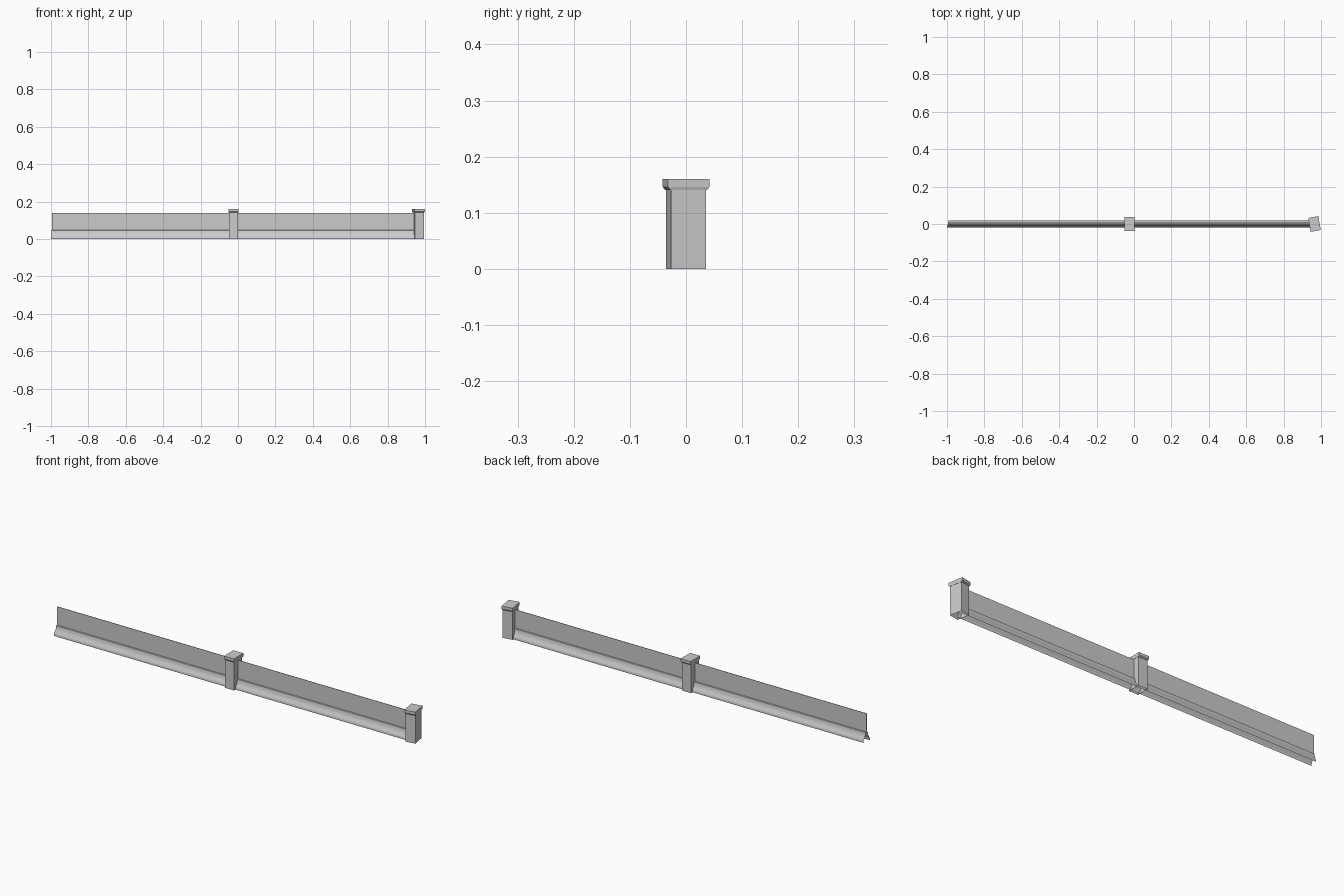
import bpy, bmesh, math

if "Cube" in bpy.data.objects:
    bpy.data.objects.remove(bpy.data.objects["Cube"], do_unlink=True)

grey = bpy.data.materials.new("light_grey")
grey.use_nodes = True
colour = (0.6, 0.6, 0.6, 1)
grey.diffuse_color = colour
grey.node_tree.nodes["Principled BSDF"].inputs["Base Color"].default_value = colour


def finish(name, bm):
    mesh = bpy.data.meshes.new(name)
    bmesh.ops.recalc_face_normals(bm, faces=bm.faces)
    bm.to_mesh(mesh)
    bm.free()
    mesh.materials.append(grey)
    obj = bpy.data.objects.new(name, mesh)
    bpy.context.collection.objects.link(obj)
    return obj


def post(name, x, y, turn):
    """Open-bottomed rectangular post with a flared, flat-topped cap."""
    bm = bmesh.new()
    # width, depth, height of each ring
    rings = [(0.05, 0.063, 0), (0.05, 0.063, 0.141), (0.052, 0.067, 0.141),
             (0.055, 0.075, 0.146), (0.055, 0.075, 0.16)]
    loops = []
    for w, d, z in rings:
        loops.append([bm.verts.new((sx * w / 2, sy * d / 2, z))
                      for sx, sy in ((-1, -1), (1, -1), (1, 1), (-1, 1))])
    for low, high in zip(loops, loops[1:]):
        for i in range(4):
            j = (i + 1) % 4
            bm.faces.new((low[i], low[j], high[j], high[i]))
    bm.faces.new(loops[-1])
    obj = finish(name, bm)
    obj.location = (x, y, 0)
    obj.rotation_euler.z = math.radians(turn)


def barrier(name, start, end, mitre):
    """Thin wall on a flared hollow skirt, swept along x."""
    half = [(0.02, 0), (0.02, 0.008), (0.018, 0.014), (0.012, 0.022),
            (0.008, 0.033), (0.006, 0.046), (0.001, 0.048), (0.001, 0.14)]
    profile = [(-y, z) for y, z in half] + half[::-1]
    bm = bmesh.new()
    a = [bm.verts.new((start + mitre * (y + 0.02), y, z)) for y, z in profile]
    b = [bm.verts.new((end, y, z)) for y, z in profile]
    for i in range(len(profile) - 1):
        bm.faces.new((a[i], b[i], b[i + 1], a[i + 1]))
    # close the thin end of the wall
    top = len(half) - 2
    bm.faces.new(a[top:top + 4])
    obj = finish(name, bm)
    bpy.ops.object.select_all(action="DESELECT")
    obj.select_set(True)
    bpy.context.view_layer.objects.active = obj
    bpy.ops.object.shade_smooth_by_angle(angle=math.radians(35))


# Two wall lengths meeting inside the middle post
barrier("wall_right", -1.0, -0.024, 0.25)
barrier("wall_left", -0.024, 0.96, 0)

# Middle post and the turned end post
post("middle_post", -0.024, 0, 0)
post("end_post", 0.965, 0, 10)
